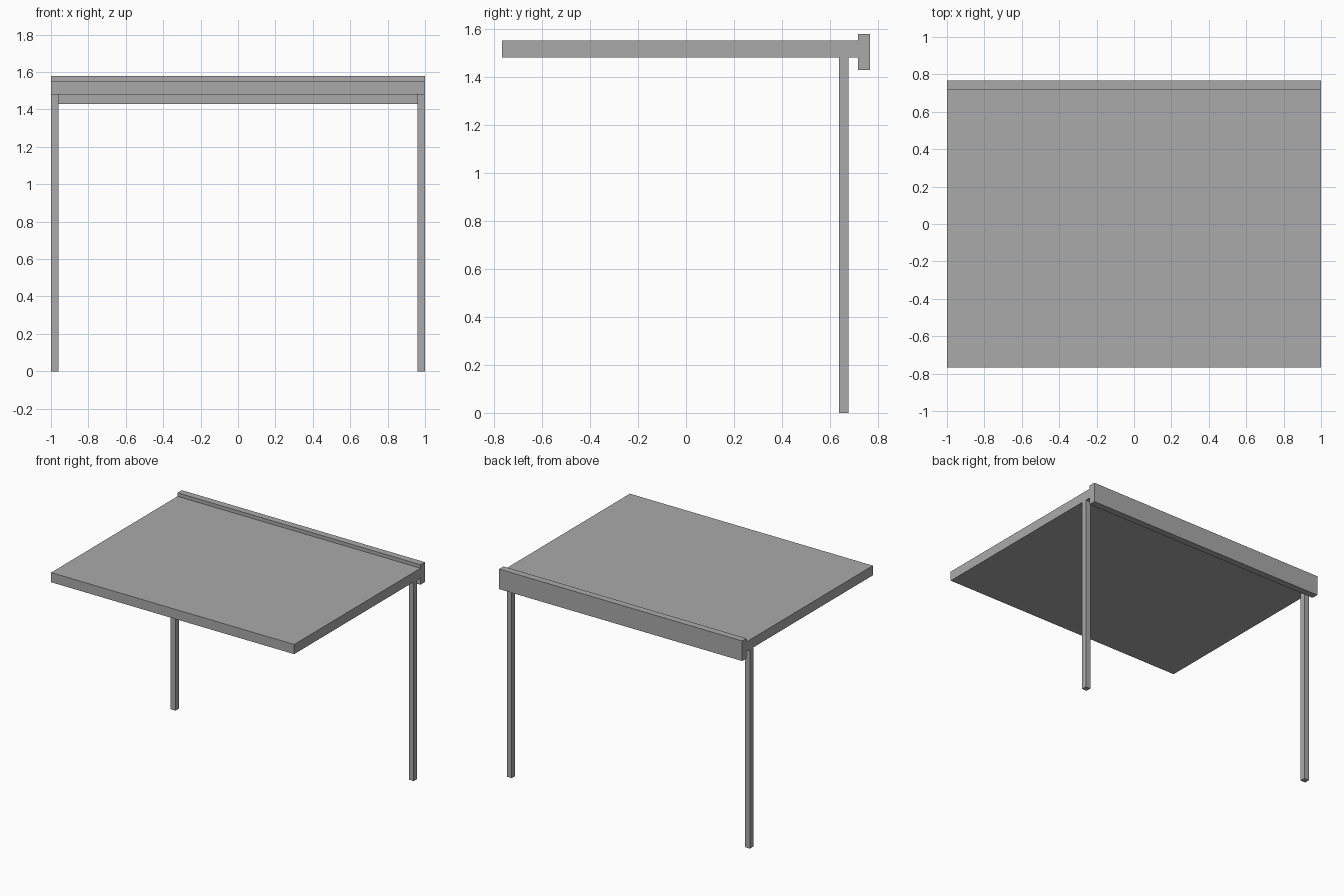
import bpy
import bmesh
from mathutils import Vector

cube = bpy.data.objects.get("Cube")
if cube:
    bpy.data.objects.remove(cube, do_unlink=True)

# Single flat grey for the whole canopy
grey = bpy.data.materials.new("plain_grey")
grey.use_nodes = True
colour = (0.4, 0.4, 0.4, 1)
grey.diffuse_color = colour
grey.node_tree.nodes["Principled BSDF"].inputs["Base Color"].default_value = colour


def box(name, low, high):
    """Make a box between two opposite corners."""
    low, high = Vector(low), Vector(high)
    bm = bmesh.new()
    bmesh.ops.create_cube(bm, size=1)
    bmesh.ops.scale(bm, vec=high - low, verts=bm.verts)
    mesh = bpy.data.meshes.new(name)
    bm.to_mesh(mesh)
    bm.free()
    mesh.materials.append(grey)
    obj = bpy.data.objects.new(name, mesh)
    obj.location = (low + high) / 2
    bpy.context.collection.objects.link(obj)
    return obj


HALF_WIDTH = 1.0
HALF_DEPTH = 0.768
ROOF_BOTTOM, ROOF_TOP = 1.481, 1.553
BEAM_FRONT = 0.717
POST_WIDTH = 0.04

# Flat roof slab
box("roof_panel", (-HALF_WIDTH, -HALF_DEPTH, ROOF_BOTTOM),
    (HALF_WIDTH, BEAM_FRONT, ROOF_TOP))

# Taller beam along the back edge
box("back_beam", (-HALF_WIDTH, BEAM_FRONT, 1.43),
    (HALF_WIDTH, HALF_DEPTH, 1.579))

# Two posts under the back corners
for name, x in (("left_post", HALF_WIDTH - POST_WIDTH), ("right_post", -HALF_WIDTH)):
    box(name, (x, 0.637, 0), (x + POST_WIDTH, 0.677, ROOF_BOTTOM))
